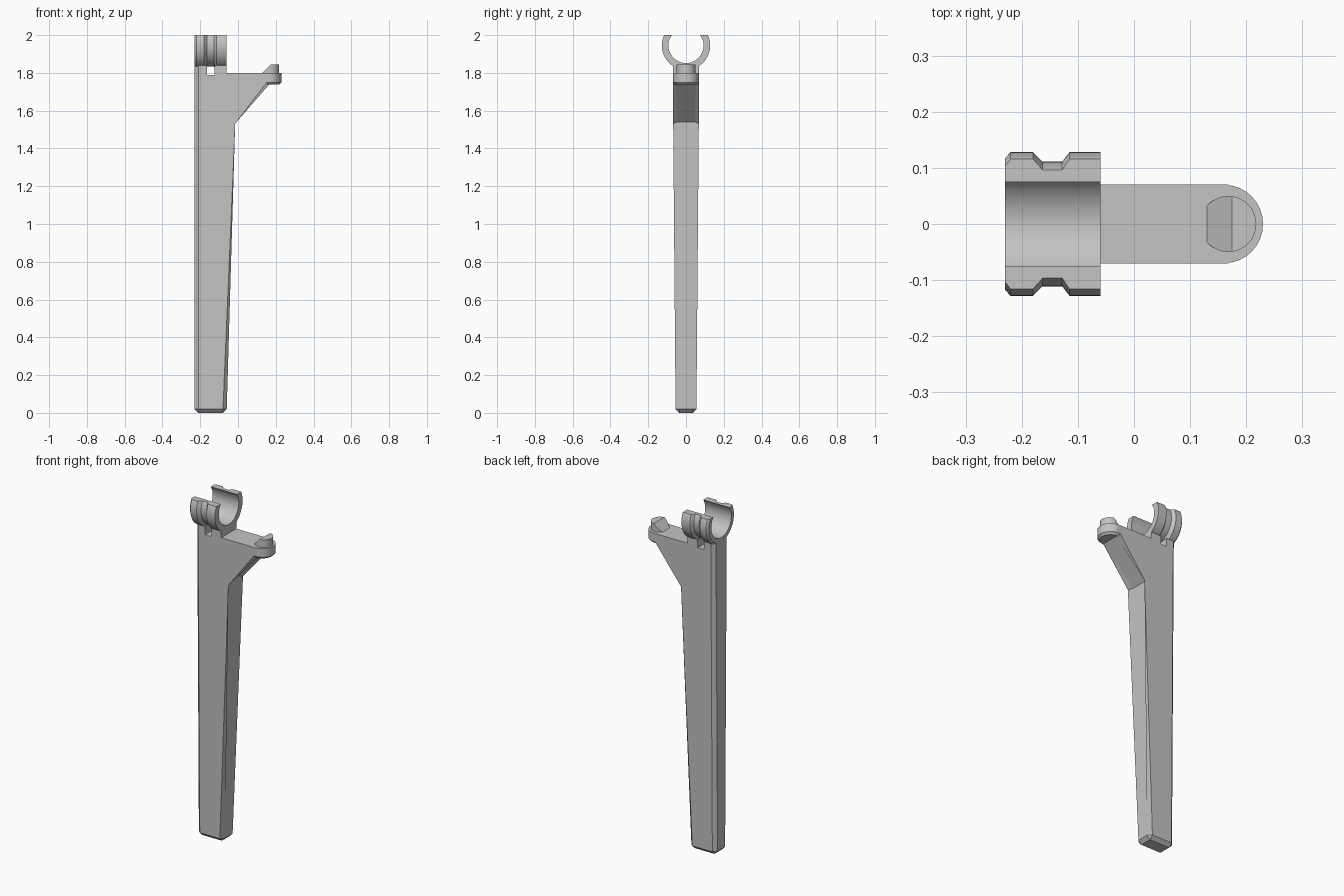
import bpy, bmesh, math
from mathutils import Vector

cube = bpy.data.objects.get("Cube")
if cube:
    bpy.data.objects.remove(cube)

grey = bpy.data.materials.new("plain_grey")
grey.use_nodes = True
colour = (0.55, 0.55, 0.55, 1)
grey.diffuse_color = colour
grey.node_tree.nodes["Principled BSDF"].inputs["Base Color"].default_value = colour


def finish(bm, name, smooth=True):
    bmesh.ops.recalc_face_normals(bm, faces=bm.faces)
    mesh = bpy.data.meshes.new(name)
    bm.to_mesh(mesh)
    bm.free()
    mesh.materials.append(grey)
    obj = bpy.data.objects.new(name, mesh)
    bpy.context.collection.objects.link(obj)
    if smooth:
        bpy.ops.object.select_all(action="DESELECT")
        bpy.context.view_layer.objects.active = obj
        obj.select_set(True)
        bpy.ops.object.shade_smooth_by_angle(angle=math.radians(25))
    return obj


def slice_off(bm, point, normal):
    # Remove everything beyond a plane and cap the openings
    bmesh.ops.bisect_plane(bm, geom=bm.verts[:] + bm.edges[:] + bm.faces[:],
                           plane_co=point, plane_no=normal, clear_outer=True)
    bmesh.ops.holes_fill(bm, edges=[e for e in bm.edges if e.is_boundary], sides=0)


def disc(x, radius, bottom, top, segments):
    bm = bmesh.new()
    bmesh.ops.create_cone(bm, cap_ends=True, segments=segments, radius1=radius,
                          radius2=radius, depth=top - bottom)
    bmesh.ops.translate(bm, verts=bm.verts, vec=(x, 0, (bottom + top) / 2))
    return bm


# Tapered post with bracket arm and notch below the clip
TOP = 1.838
outline = [(-0.23, 0), (-0.06, 0), (-0.035, 1.54), (0.168, 1.742), (0.168, 1.8),
           (-0.06, 1.8), (-0.06, TOP), (-0.125, TOP), (-0.125, 1.79),
           (-0.165, 1.79), (-0.165, TOP), (-0.23, TOP)]
bm = bmesh.new()
sides = []
for s in (-1, 1):
    verts = [bm.verts.new((x, s * (0.055 + 0.015 * min(z, 1.8) / 1.8), z)) for x, z in outline]
    bm.faces.new(verts)
    sides.append(verts)
for i in range(len(outline)):
    j = (i + 1) % len(outline)
    bm.faces.new((sides[0][i], sides[0][j], sides[1][j], sides[1][i]))
bevelled = []
for e in bm.edges:
    a, b = (v.co for v in e.verts)
    if a.y * b.y > 0 and min(a.z, b.z) < 1.7 or max(a.z, b.z) < 0.01:
        bevelled.append(e)
bmesh.ops.bevel(bm, geom=bevelled, offset=0.02, segments=1, affect="EDGES")
finish(bm, "post_and_arm", smooth=False)

# Rounded arm tip with a chamfered underside
bm = disc(0.16, 0.07, 1.738, 1.8, 32)
rim = [e for e in bm.edges if all(v.co.z < 1.75 for v in e.verts)]
bmesh.ops.bevel(bm, geom=rim, offset=0.012, segments=1, affect="EDGES")
finish(bm, "arm_tip")

# Peg with a sloping catch face
bm = disc(0.168, 0.05, 1.795, 1.845, 32)
slice_off(bm, Vector((0.13, 0, 1.8)), Vector((-1, 0, 1)))
finish(bm, "locking_peg")

# Open clip: grooved section swept round the x axis, cut flat on top
section = [(-0.23, 0.093), (-0.23, 0.117), (-0.22, 0.128), (-0.18, 0.128),
           (-0.163, 0.111), (-0.128, 0.111), (-0.115, 0.128), (-0.06, 0.128),
           (-0.06, 0.093)]
STEPS = 64
CENTRE = 1.945
bm = bmesh.new()
rings = []
for k in range(STEPS):
    t = math.tau * k / STEPS
    rings.append([bm.verts.new((x, r * math.sin(t), CENTRE - r * math.cos(t))) for x, r in section])
for k in range(STEPS):
    a, b = rings[k], rings[(k + 1) % STEPS]
    for i in range(len(section)):
        j = (i + 1) % len(section)
        bm.faces.new((a[i], a[j], b[j], b[i]))
slice_off(bm, Vector((0, 0, 2)), Vector((0, 0, 1)))
finish(bm, "open_clip")
